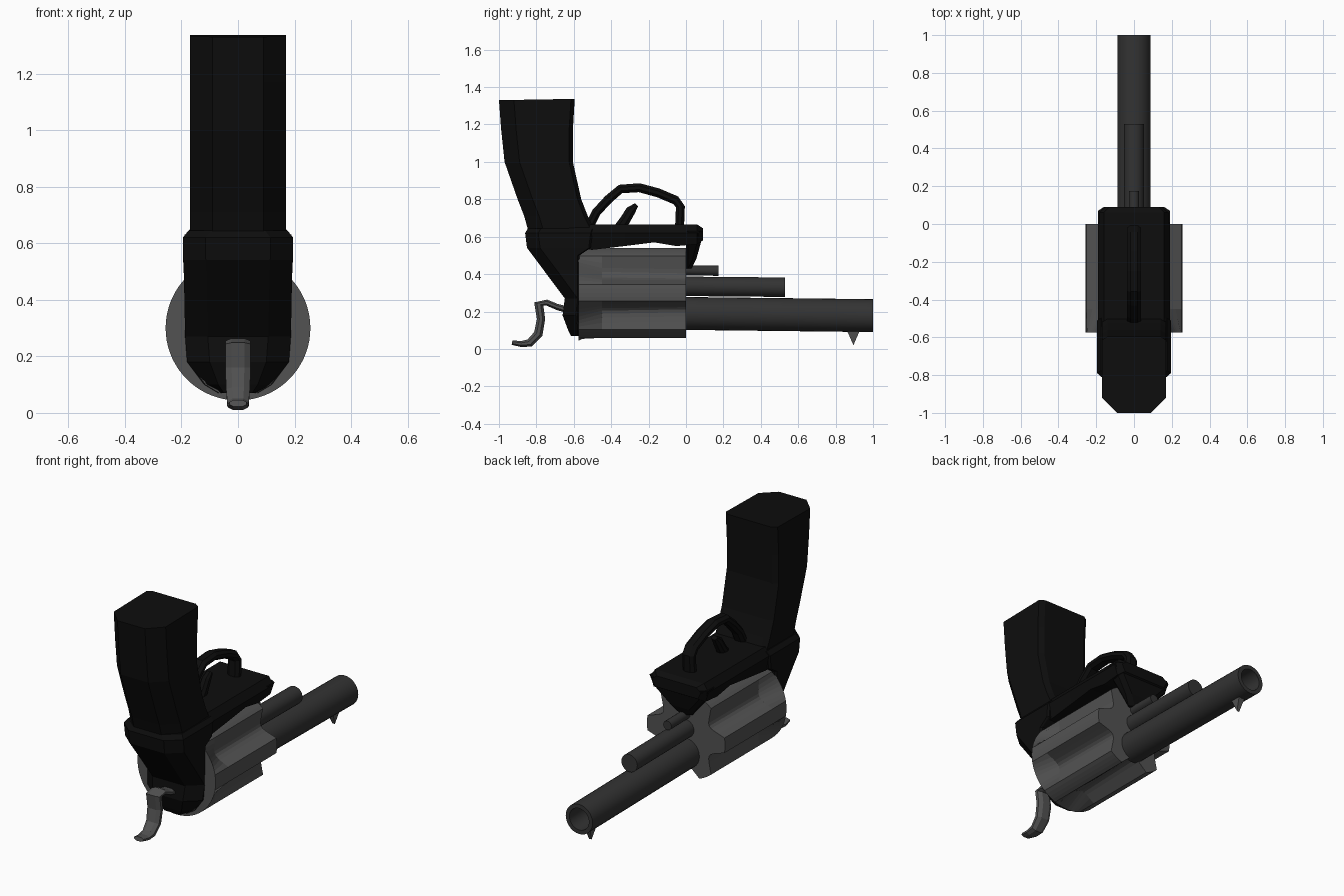
import bpy, bmesh, math
from mathutils import Vector

old = bpy.data.objects.get("Cube")
if old:
    bpy.data.objects.remove(old, do_unlink=True)


def material(name, value):
    m = bpy.data.materials.new(name)
    m.use_nodes = True
    col = (value, value, value, 1)
    m.diffuse_color = col
    bsdf = m.node_tree.nodes["Principled BSDF"]
    bsdf.inputs["Base Color"].default_value = col
    bsdf.inputs["Roughness"].default_value = 0.6
    return m


black = material("matte black", 0.004)
dark = material("dark steel", 0.033)
grey = material("grey steel", 0.085)


def loft(name, rings, mat, smooth=False):
    """Skin a list of equal-length point rings and cap both ends."""
    bm = bmesh.new()
    rows = [[bm.verts.new(p) for p in ring] for ring in rings]
    for a, b in zip(rows, rows[1:]):
        for i in range(len(a)):
            j = (i + 1) % len(a)
            bm.faces.new((a[i], a[j], b[j], b[i]))
    bm.faces.new(rows[0])
    bm.faces.new(rows[-1])
    bmesh.ops.recalc_face_normals(bm, faces=bm.faces)
    mesh = bpy.data.meshes.new(name)
    bm.to_mesh(mesh)
    bm.free()
    mesh.materials.append(mat)
    obj = bpy.data.objects.new(name, mesh)
    bpy.context.collection.objects.link(obj)
    if smooth:
        bpy.ops.object.select_all(action="DESELECT")
        obj.select_set(True)
        bpy.context.view_layer.objects.active = obj
        bpy.ops.object.shade_smooth_by_angle(angle=math.radians(35))
    return obj


def circle(y, z, r, n=28):
    steps = [math.tau * i / n for i in range(n)]
    return [(r * math.cos(a), y, z + r * math.sin(a)) for a in steps]


def slab(z0, z1, back, front, w, cut_b, cut_f):
    """Horizontal section with chamfered corners; z0 at back, z1 at front."""
    half = [(w - cut_b[0], back), (w, back + cut_b[1]),
            (w, front - cut_f[1]), (w - cut_f[0], front)]
    pts = half + [(-x, y) for x, y in reversed(half)]
    return [(x, y, z0 + (z1 - z0) * (y - back) / (front - back)) for x, y in pts]


def sweep(name, path, mat):
    """Sweep a chamfered section along (y, z, half width, half thickness)."""
    rings = []
    for i, (y, z, w, t) in enumerate(path):
        a, b = path[max(i - 1, 0)], path[min(i + 1, len(path) - 1)]
        d = Vector((b[0] - a[0], b[1] - a[1])).normalized()
        ring = []
        for u, v in ((1, .4), (.5, 1), (-.5, 1), (-1, .4),
                     (-1, -.4), (-.5, -1), (.5, -1), (1, -.4)):
            ring.append((u * w, y - d.y * v * t, z + d.x * v * t))
        rings.append(ring)
    return loft(name, rings, mat)


# Grip: back corners broadly chamfered
loft("grip", [slab(z0, z1, b, f, .17, (.08, .08), (.03, .02)) for z0, z1, b, f in (
    (.62, .64, -.84, -.49), (.71, .71, -.865, -.525), (.80, .80, -.90, -.56),
    (1.0, 1.0, -.97, -.605), (1.17, 1.17, -.988, -.605), (1.33, 1.337, -1, -.595))], black)

# Rear frame and recoil shield behind the cylinder
loft("rear_frame", [slab(z, z, b, f, w, (c, .07), (.01, .01)) for z, b, f, w, c in (
    (.07, -.615, -.57, .07, .02), (.10, -.63, -.57, .12, .05), (.18, -.66, -.57, .18, .08),
    (.27, -.648, -.57, .187, .08), (.42, -.76, -.57, .19, .08), (.50, -.82, -.57, .192, .08),
    (.54, -.85, -.51, .194, .08), (.62, -.86, -.50, .195, .08), (.645, -.845, -.49, .175, .08))], black)

# Frame bar over the cylinder
bar = []
for y, low, high, w in ((-.72, .54, .645, .19), (-.50, .53, .665, .19), (-.33, .55, .665, .19),
                        (-.17, .57, .665, .19), (-.05, .55, .665, .19), (.06, .56, .665, .19),
                        (.09, .58, .645, .16)):
    half = [(w - .02, low), (w, .62), (w - .03, high)]
    bar.append([(x, y, z) for x, z in half + [(-x, z) for x, z in reversed(half)]])
loft("frame_bar", bar, black)

# Tapered frame nose in front of the cylinder
loft("frame_nose", [slab(z, z, 0, f, w, (.01, .01), (.03, .02)) for z, f, w in (
    (.43, .03, .05), (.48, .055, .09), (.57, .08, .17), (.63, .09, .19))], black)

# Trigger guard and trigger
sweep("trigger_guard", [(y, z, .038, .024) for y, z in (
    (-.53, .63), (-.48, .73), (-.415, .80), (-.35, .855), (-.25, .862),
    (-.15, .835), (-.055, .795), (-.03, .76), (-.035, .64))], black)
sweep("trigger", [(-.36, .64, .028, .03), (-.325, .69, .026, .028),
                  (-.295, .74, .024, .026), (-.265, .77, .018, .012)], black)


# Fluted cylinder: round at the rear, six flutes running out the front
def fluted(y, depth):
    ring = []
    for i in range(72):
        a = math.radians(i * 5)
        off = abs((i * 5) % 60 - 30) / 20
        r = .256 - depth * max(0, 1 - off ** 2)
        ring.append((r * math.cos(a), y, .30 + r * math.sin(a)))
    return ring


loft("cylinder", [fluted(-.575, 0), fluted(-.45, .065), fluted(0, .08)], grey)

# Hollow barrel and the two rods above it
loft("barrel", [circle(-.02, .19, .088), circle(1, .178, .088),
                circle(1, .178, .064), circle(.8, .18, .064)], dark, True)
loft("ejector_housing", [circle(-.02, .335, .052), circle(.53, .33, .052)], dark, True)
loft("ejector_rod", [circle(-.02, .42, .027, 16), circle(.175, .418, .027, 16)], dark, True)

# Front sight fin
loft("front_sight", [[(x * w, y, z) for y, z, w in
                      ((.86, .10, .02), (.895, .02, .008), (.93, .10, .02))]
                     for x in (-1, 1)], grey)

# Curved hammer with thumb spur
sweep("hammer", [(-.60, .20, .045, .02), (-.69, .225, .045, .016), (-.745, .248, .045, .016),
                 (-.787, .24, .045, .026), (-.775, .16, .045, .022), (-.79, .08, .042, .024),
                 (-.835, .032, .038, .022), (-.88, .026, .036, .016), (-.93, .034, .03, .012)], grey)
